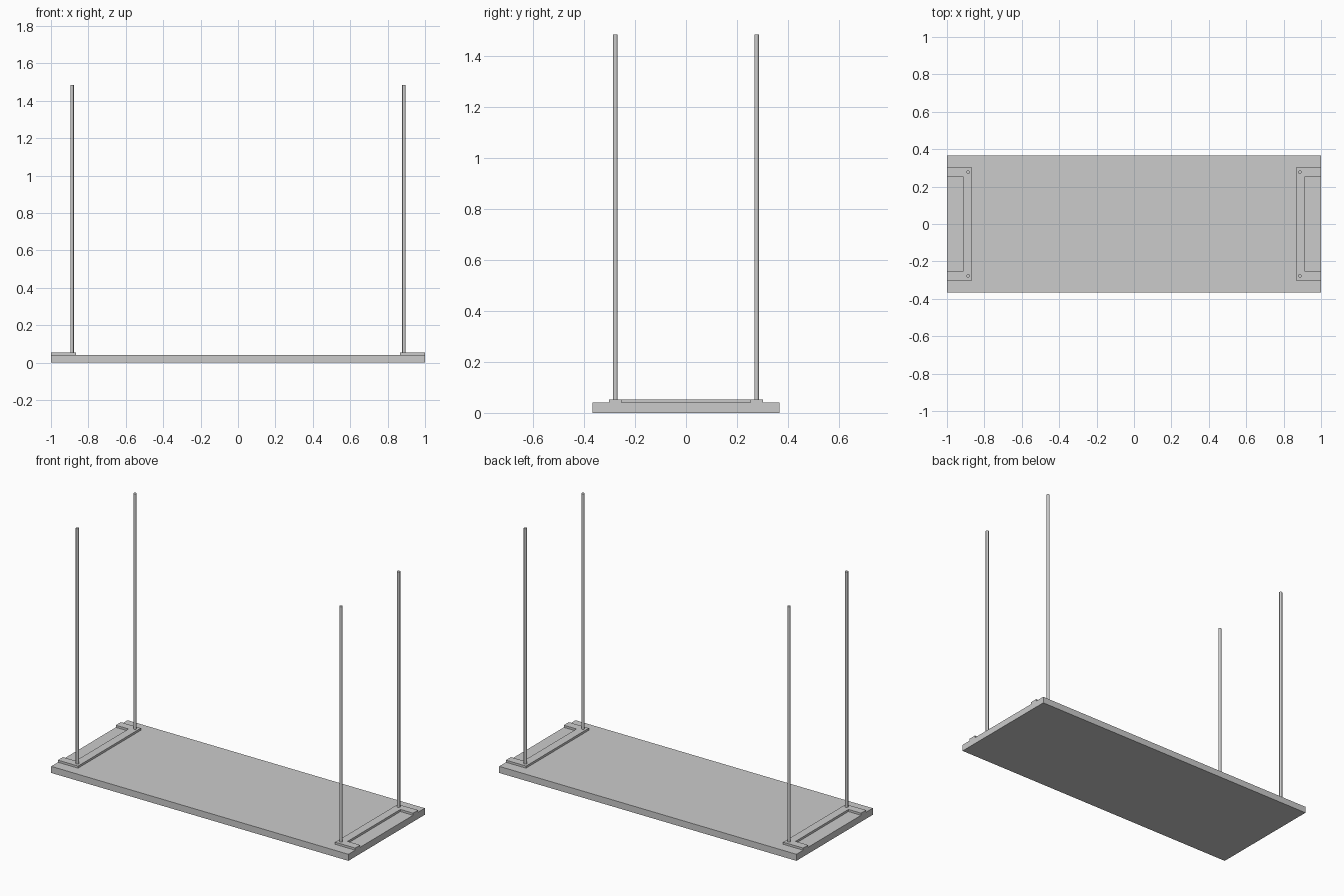
import bpy, bmesh

if "Cube" in bpy.data.objects:
    bpy.data.objects.remove(bpy.data.objects["Cube"])

TOP, PLATE = 0.04, 0.053      # board top, bracket top
POLE_TOP = 1.485


def new_object(name, bm):
    bmesh.ops.recalc_face_normals(bm, faces=bm.faces)
    mesh = bpy.data.meshes.new(name)
    bm.to_mesh(mesh)
    bm.free()
    obj = bpy.data.objects.new(name, mesh)
    bpy.context.collection.objects.link(obj)
    return obj


def prism(name, outline, z0, z1):
    bm = bmesh.new()
    face = bm.faces.new([bm.verts.new((x, y, z0)) for x, y in outline])
    out = bmesh.ops.extrude_face_region(bm, geom=[face], use_keep_orig=True)
    top = [v for v in out["geom"] if isinstance(v, bmesh.types.BMVert)]
    bmesh.ops.translate(bm, verts=top, vec=(0, 0, z1 - z0))
    return new_object(name, bm)


# Flat board
prism("board", [(-1, -0.367), (1, -0.367), (1, 0.367), (-1, 0.367)], 0, TOP)

for side, s in (("left", -1), ("right", 1)):
    # C-shaped bracket, open towards the board end
    c_shape = [(1, -0.302), (0.865, -0.302), (0.865, 0.302), (1, 0.302),
               (1, 0.254), (0.915, 0.254), (0.915, -0.254), (1, -0.254)]
    prism(f"{side}_bracket", [(s * x, y) for x, y in c_shape], TOP, PLATE)

    # Thin round poles at the bracket corners
    for end, t in (("front", -1), ("back", 1)):
        bpy.ops.mesh.primitive_cylinder_add(
            vertices=24, radius=0.009, depth=POLE_TOP - PLATE,
            location=(s * 0.887, t * 0.277, (POLE_TOP + PLATE) / 2))
        pole = bpy.context.object
        pole.name = f"{end}_{side}_pole"
        bpy.ops.object.shade_smooth_by_angle()
